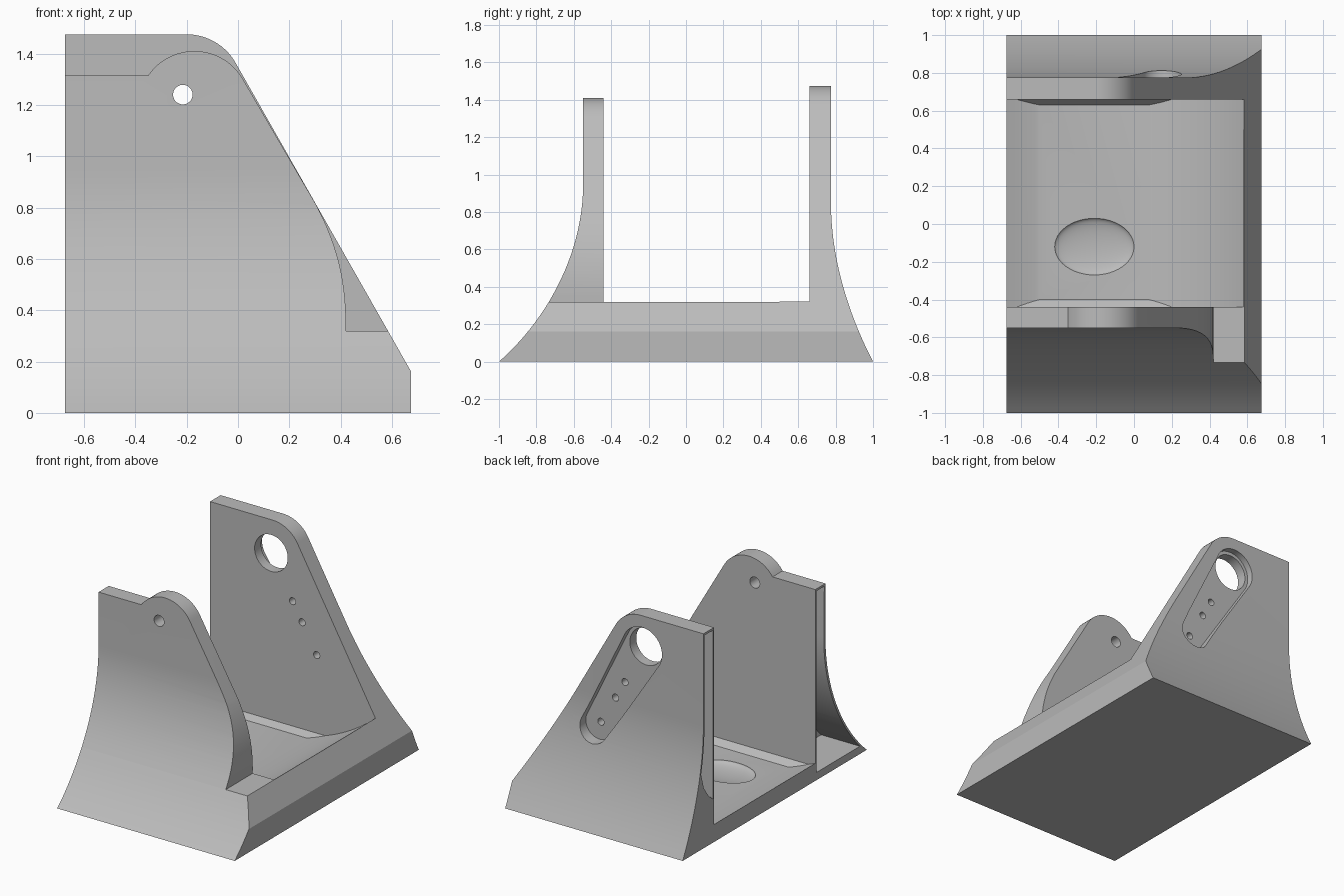
import bpy, bmesh, math
from mathutils import Vector

old = bpy.data.objects.get("Cube")
if old:
    bpy.data.objects.remove(old, do_unlink=True)

grey = bpy.data.materials.new("plain grey")
grey.use_nodes = True
grey.diffuse_color = (0.5, 0.5, 0.5, 1)
grey.node_tree.nodes["Principled BSDF"].inputs["Base Color"].default_value = (0.5, 0.5, 0.5, 1)


def prism(name, points, axis, lo, hi):
    """Extrude an outline along x (points are y, z) or along y (points are x, z)."""
    bm = bmesh.new()
    place = (lambda a, b: (lo, a, b)) if axis == "x" else (lambda a, b: (a, lo, b))
    face = bm.faces.new([bm.verts.new(place(a, b)) for a, b in points])
    moved = bmesh.ops.extrude_face_region(bm, geom=[face])["geom"]
    step = Vector((hi - lo, 0, 0)) if axis == "x" else Vector((0, hi - lo, 0))
    bmesh.ops.translate(bm, vec=step, verts=[v for v in moved if isinstance(v, bmesh.types.BMVert)])
    bmesh.ops.recalc_face_normals(bm, faces=bm.faces)
    mesh = bpy.data.meshes.new(name)
    bm.to_mesh(mesh)
    bm.free()
    mesh.materials.append(grey)
    obj = bpy.data.objects.new(name, mesh)
    bpy.context.collection.objects.link(obj)
    return obj


def combine(obj, tool, operation="DIFFERENCE", keep=False):
    mod = obj.modifiers.new("cut", "BOOLEAN")
    mod.operation, mod.object, mod.solver = operation, tool, "EXACT"
    bpy.context.view_layer.objects.active = obj
    bpy.ops.object.modifier_apply(modifier=mod.name)
    if not keep:
        bpy.data.objects.remove(tool, do_unlink=True)


def arc(cx, cz, r, start, end, n=24):
    angles = [math.radians(start + (end - start) * i / n) for i in range(n + 1)]
    return [(cx + r * math.cos(a), cz + r * math.sin(a)) for a in angles]


def bezier(p0, p1, p2, p3, n=24):
    pts = []
    for i in range(n + 1):
        t = i / n
        w = ((1 - t) ** 3, 3 * t * (1 - t) ** 2, 3 * t * t * (1 - t), t ** 3)
        pts.append(tuple(sum(k * p[j] for k, p in zip(w, (p0, p1, p2, p3))) for j in (0, 1)))
    return pts


END = 0.675                 # half width in x
LEDGE = 0.32                # height of the flat ledge
INNER_F, INNER_B = -0.44, 0.66
PIVOT = (-0.21, 1.245)
front_flare = bezier((-1, 0), (-0.77, 0.2), (-0.55, 0.55), (-0.55, 0.95))
back_flare = bezier((1, 0), (0.87, 0.25), (0.775, 0.55), (0.775, 0.85))
split = (-0.733, LEDGE)

# Base with the tall back wall: side outline clipped by the sloped outline
lower = [p for p in front_flare if p[1] < LEDGE - 0.005]
base = prism("base_and_back_wall",
             lower + [split, (0.5, LEDGE), (0.5, 1.7), (0.775, 1.7)] + back_flare[::-1],
             "x", -0.9, 0.9)
slope = [(-END, -0.1), (END, -0.1), (END, 0.16)] + arc(-0.2, 1.256, 0.219, 29.6, 90) + [(-END, 1.475)]
combine(base, prism("slope_clip", [(x, max(z, 0)) for x, z in slope], "y", -1.2, 1.2), "INTERSECT")

# Rounded clearance between the walls, with a flat bottom and chamfered sides
clearance = prism("clearance", arc(*PIVOT, 1.217, 180, 360, 96) + [(1.01, 2), (-1.43, 2)], "y", -0.8, 0.9)
trough = prism("trough", [(INNER_F, 0.1), (INNER_F + 0.04, 0.063), (INNER_B - 0.03, 0.063),
                          (INNER_B, 0.1), (INNER_B, 1.9), (INNER_F, 1.9)], "x", -1, 1)
combine(clearance, trough, "INTERSECT")
combine(base, clearance)

# Shallow oval dip in the floor
bpy.ops.mesh.primitive_uv_sphere_add(segments=48, ring_count=24, location=(-0.21, -0.12, 0.063))
dip = bpy.context.object
dip.scale = (0.21, 0.15, 0.035)
bpy.ops.object.transform_apply(location=False, rotation=False, scale=True)
dip.data.materials.append(grey)
combine(base, dip)

# Front wall with a round lug on top and a curved outer edge
upper = [p for p in front_flare if p[1] > LEDGE + 0.005]
front = prism("front_wall", [split] + upper + [(-0.55, 1.7), (INNER_F, 1.7), (INNER_F, LEDGE)],
              "x", -0.9, 0.9)
edge = bezier((0.42, LEDGE), (0.425, 0.5), (0.39, 0.65), (0.305, 0.81), 16)
lug = arc(-0.17, 1.192, 0.218, 29.6, 145.6)
combine(front, prism("lug_clip", [(-END, 0.2), (0.42, 0.2)] + edge + lug + [(-END, 1.315)],
                     "y", -1.2, 0), "INTERSECT")

# Narrow hollows open at the straight end of both walls
RIM = 0.012
hollow_f = [(y + RIM + 0.006, z) for y, z in front_flare if z > 0.05]
hollow_f += [(-0.55 + RIM, 1.30), (INNER_F - RIM, 1.30), (INNER_F - RIM, hollow_f[0][1])]
hollow_b = [(INNER_B + RIM, 0.30), (0.72, 0.34), (0.77, 0.41)]
hollow_b += [(y - RIM, z) for y, z in back_flare if z > 0.5]
hollow_b += [(0.775 - RIM, 1.46), (INNER_B + RIM, 1.46)]
cut_f = prism("front_hollow", hollow_f, "x", -0.8, -0.38)
combine(front, cut_f, keep=True)
combine(base, cut_f)
combine(base, prism("back_hollow", hollow_b, "x", -0.8, -0.38))

# Tapered slot on the outside of the back wall, running along the slope
ALONG = Vector((0.494, -0.869))


def on_arm(distance):
    return Vector(PIVOT) + ALONG * distance


tilt = math.degrees(math.atan2(ALONG.y, ALONG.x))
slot = arc(*PIVOT, 0.15, tilt + 90, tilt + 270) + arc(*on_arm(0.72), 0.105, tilt - 90, tilt + 90)
combine(base, prism("slot", slot, "y", 0.73, 1.1))


# Round holes: the large pivot hole, three pin holes and the front pin hole
def drill(obj, centre, radius, lo, hi):
    combine(obj, prism("drill", arc(*centre, radius, 0, 352.5, 47), "y", lo, hi))


drill(base, PIVOT, 0.126, 0.6, 1.1)
for d in (0.33, 0.475, 0.70):
    drill(base, on_arm(d), 0.024, 0.6, 1.1)
drill(front, (-0.215, 1.24), 0.038, -0.8, -0.3)

# Smooth the curved surfaces and keep the hard edges
for obj in (base, front):
    bpy.ops.object.select_all(action="DESELECT")
    obj.select_set(True)
    bpy.context.view_layer.objects.active = obj
    bpy.ops.object.shade_smooth_by_angle(angle=math.radians(20))
